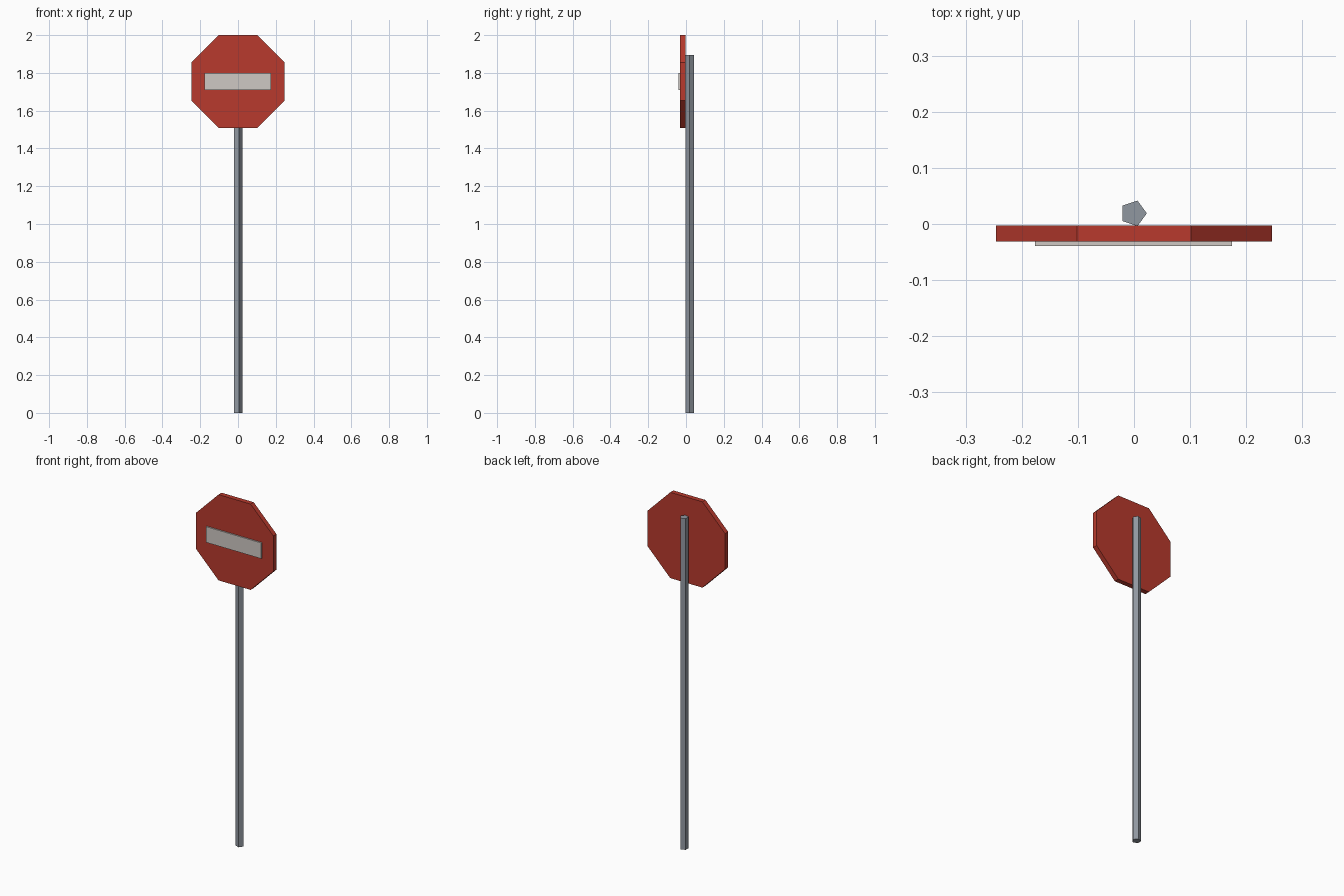
import bpy, math
from mathutils import Matrix

if "Cube" in bpy.data.objects:
    bpy.data.objects.remove(bpy.data.objects["Cube"])


def material(name, rgb):
    m = bpy.data.materials.new(name)
    m.diffuse_color = (*rgb, 1)
    m.use_nodes = True
    m.node_tree.nodes["Principled BSDF"].inputs["Base Color"].default_value = m.diffuse_color
    return m


red = material("sign red", (0.48, 0.042, 0.026))
white = material("off white", (0.62, 0.58, 0.55))
grey = material("metal grey", (0.28, 0.31, 0.35))


def prism(name, sides, radius, depth, location, mat, turn=0, upright=True):
    """Flat-sided prism; its axis runs along z, or along y when not upright."""
    bpy.ops.mesh.primitive_cylinder_add(vertices=sides, radius=radius, depth=depth)
    ob = bpy.context.object
    ob.name = name
    m = Matrix.Rotation(turn, 4, 'Z')
    if not upright:
        m = Matrix.Rotation(math.pi / 2, 4, 'X') @ m
    ob.data.transform(m)
    ob.location = location
    ob.data.materials.append(mat)
    return ob


# Five-sided pole, one corner pointing to +x
prism("pole", 5, 0.0238, 1.895, (-0.001, 0.019, 0.9475), grey, turn=-math.pi / 2)

# Octagonal sign plate with a flat top edge
apothem = 0.2455
prism("sign_plate", 8, apothem / math.cos(math.pi / 8), 0.028,
      (0, -0.017, 2 - apothem), red, turn=math.pi / 8, upright=False)

# Pale bar on the front of the plate
bpy.ops.mesh.primitive_cube_add(size=1, location=(-0.001, -0.035, 1.755))
bar = bpy.context.object
bar.name = "sign_bar"
bar.scale = (0.351, 0.008, 0.09)
bar.data.materials.append(white)
